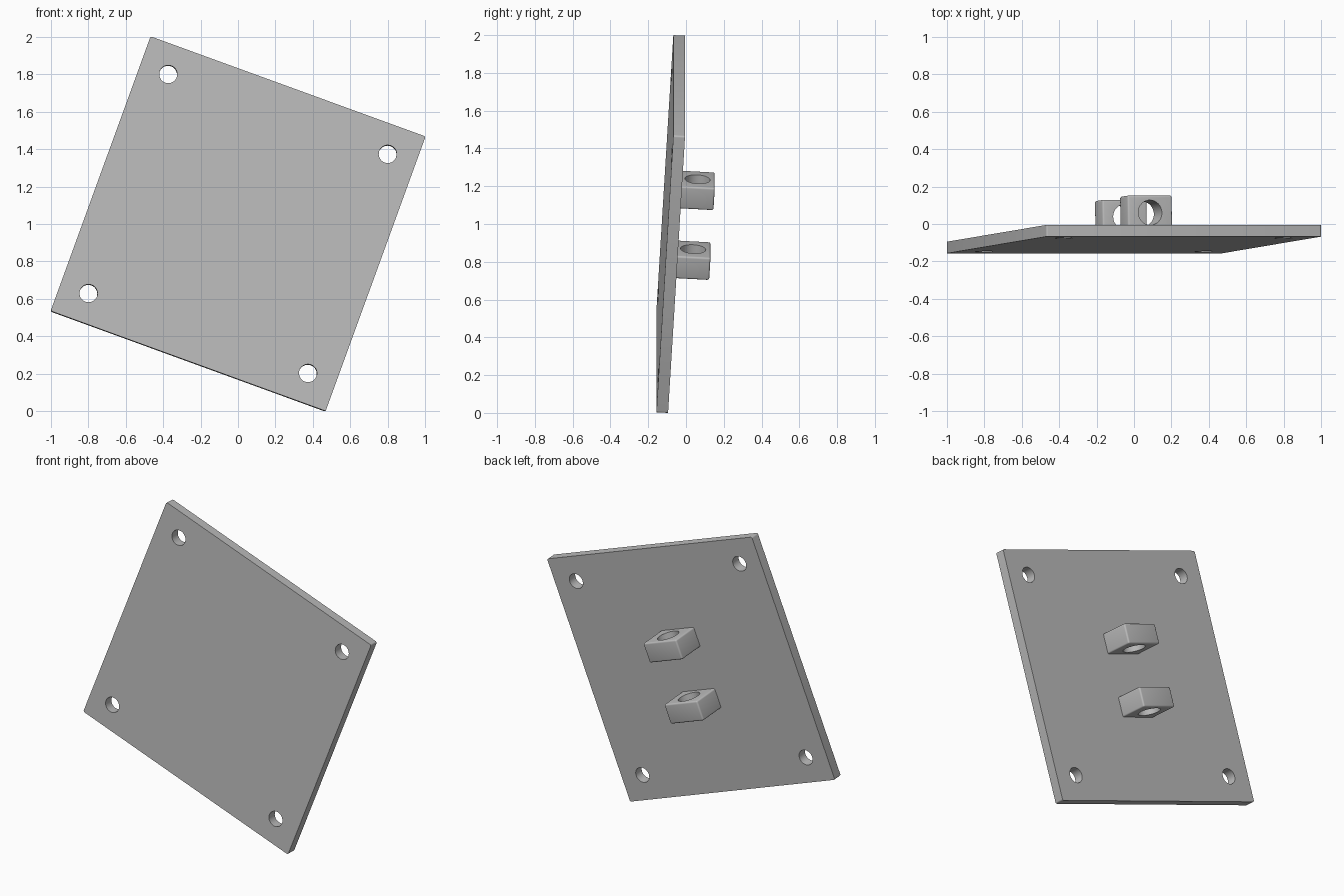
import bpy, bmesh, math
from mathutils import Matrix, Vector

cube = bpy.data.objects.get("Cube")
if cube:
    bpy.data.objects.remove(cube)

ROLL, TILT = math.radians(20), math.radians(3.3)
SIZE, THICK = 1.564, 0.062
HOLE_OFFSET, HOLE_R = 0.624, 0.048
LUG = Vector((0.252, 0.126, 0.188))
LUG_OFFSET, BORE_R, BORE_HEIGHT = 0.197, 0.067, 0.096

grey = bpy.data.materials.new("plain grey")
grey.use_nodes = True
colour = (0.5, 0.5, 0.5, 1)
grey.diffuse_color = colour
grey.node_tree.nodes["Principled BSDF"].inputs["Base Color"].default_value = colour

# Plate frame: local x across, y up the plate, z out of its back
across = Vector((-math.cos(ROLL), 0, math.sin(ROLL)))
up = Vector((math.sin(ROLL) * math.cos(TILT), math.sin(TILT),
             math.cos(ROLL) * math.cos(TILT)))
out = across.cross(up)
FRAME = Matrix((across, up, out)).transposed().to_4x4()
FRAME.translation = (0, -0.081, 1)


def add_object(name, bm):
    mesh = bpy.data.meshes.new(name)
    bm.to_mesh(mesh)
    bm.free()
    mesh.materials.append(grey)
    obj = bpy.data.objects.new(name, mesh)
    bpy.context.collection.objects.link(obj)
    obj.matrix_world = FRAME
    return obj


def rounded_box(name, size, centre, radius, keep_edge):
    """Box whose edges chosen by keep_edge(midpoint, direction) are filleted."""
    bm = bmesh.new()
    bmesh.ops.create_cube(bm, size=1, matrix=Matrix.Diagonal((*size, 1)))
    chosen = []
    for e in bm.edges:
        a, b = (v.co for v in e.verts)
        if keep_edge((a + b) / 2, (b - a).normalized()):
            chosen.append(e)
    bmesh.ops.bevel(bm, geom=chosen, offset=radius, segments=4,
                    profile=0.5, affect='EDGES')
    bmesh.ops.translate(bm, verts=bm.verts, vec=centre)
    return add_object(name, bm)


def drill(target, name, centres, radius, depth, rotation=Matrix()):
    bm = bmesh.new()
    for c in centres:
        bmesh.ops.create_cone(bm, cap_ends=True, segments=48, radius1=radius,
                              radius2=radius, depth=depth,
                              matrix=Matrix.Translation(c) @ rotation)
    cutter = add_object(name, bm)
    cutter.hide_render = True
    cutter.hide_set(True)
    mod = target.modifiers.new("drill", 'BOOLEAN')
    mod.operation, mod.solver, mod.object = 'DIFFERENCE', 'EXACT', cutter


# Square plate with rounded corners and four mounting holes
plate = rounded_box("plate", (SIZE, SIZE, THICK), (0, 0, 0), 0.01,
                    lambda mid, d: abs(d.z) > 0.9)
corners = [(sx * HOLE_OFFSET, sy * HOLE_OFFSET, 0) for sx in (-1, 1) for sy in (-1, 1)]
drill(plate, "plate_hole_cutter", corners, HOLE_R, THICK * 3)
parts = [plate]

# Two bored lugs on the back of the plate
turn = Matrix.Rotation(math.pi / 2, 4, 'X')
for label, side in (("upper", 1), ("lower", -1)):
    y = side * LUG_OFFSET
    lug = rounded_box(label + "_lug", LUG, (0, y, THICK / 2 + LUG.z / 2), 0.01,
                      lambda mid, d: mid.z > -LUG.z * 0.4)
    drill(lug, label + "_bore_cutter", [(0, y, THICK / 2 + BORE_HEIGHT)],
          BORE_R, LUG.y * 2, turn)
    parts.append(lug)

# Smooth the fillets and bores, keep the real edges sharp
bpy.context.view_layer.update()
for obj in parts:
    bpy.ops.object.select_all(action='DESELECT')
    obj.select_set(True)
    bpy.context.view_layer.objects.active = obj
    bpy.ops.object.modifier_apply(modifier="drill")
    bpy.ops.object.shade_smooth_by_angle(angle=math.radians(30))
